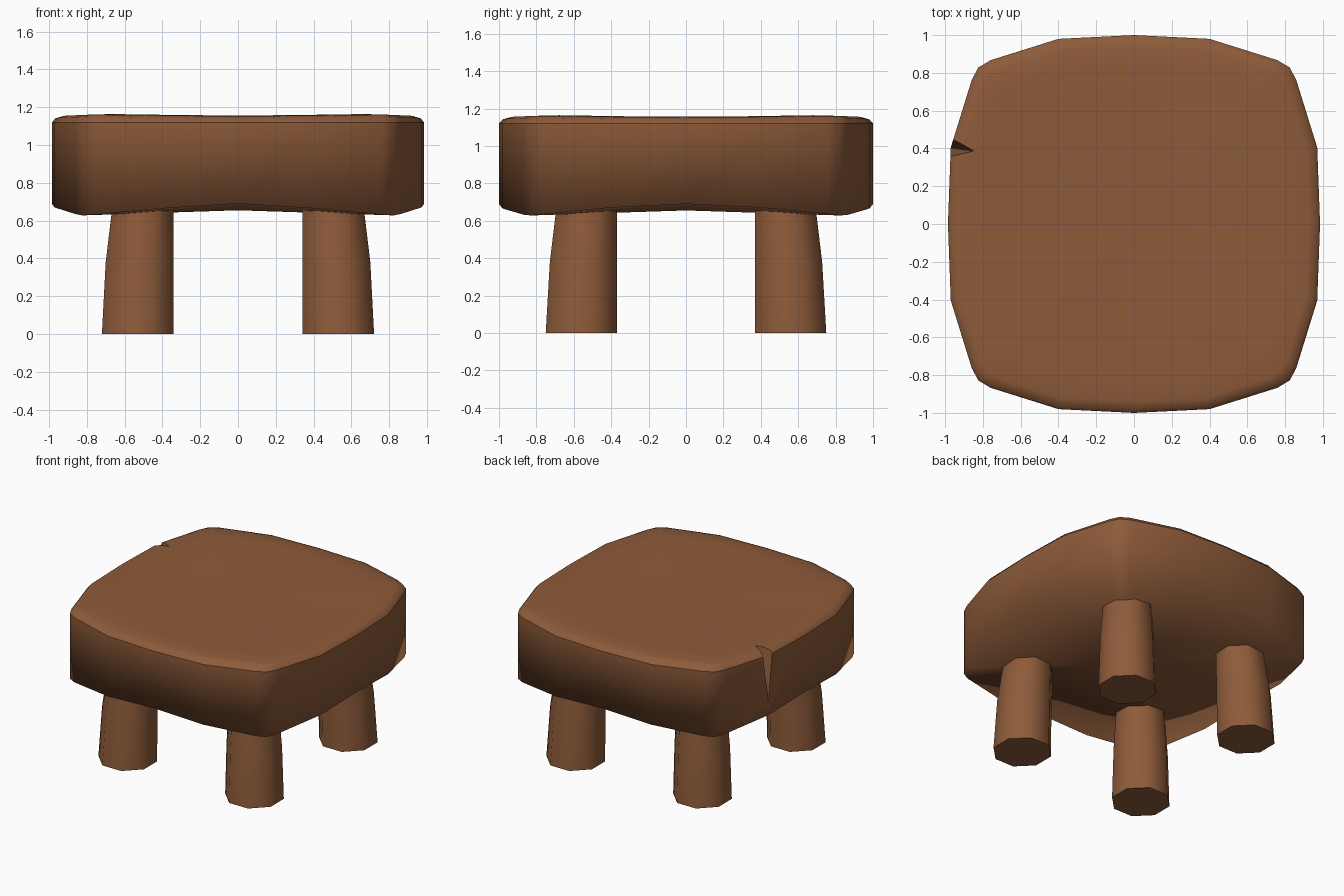
import bpy, bmesh, math
from mathutils import Vector

if "Cube" in bpy.data.objects:
    bpy.data.objects.remove(bpy.data.objects["Cube"])

wood = bpy.data.materials.new("brown wood")
wood.diffuse_color = (0.27, 0.105, 0.042, 1)
wood.use_nodes = True
wood.node_tree.nodes["Principled BSDF"].inputs["Base Color"].default_value = wood.diffuse_color


def finish(name, bm, smooth=True):
    bmesh.ops.recalc_face_normals(bm, faces=bm.faces)
    for f in bm.faces:
        f.smooth = smooth
    mesh = bpy.data.meshes.new(name)
    bm.to_mesh(mesh)
    bm.free()
    mesh.materials.append(wood)
    obj = bpy.data.objects.new(name, mesh)
    bpy.context.collection.objects.link(obj)
    return obj


def skin(bm, rings):
    """Join neighbouring rings of vertices with quads."""
    n = len(rings[0])
    for a, b in zip(rings, rings[1:]):
        for i in range(n):
            j = (i + 1) % n
            bm.faces.new((a[i], a[j], b[j], b[i]))


def cap(bm, ring, z):
    """Close a ring with a fan around a centre point."""
    c = bm.verts.new((0, 0, z))
    for i in range(len(ring)):
        bm.faces.new((ring[i], ring[(i + 1) % len(ring)], c))


# Seat outline: one quadrant (x, y, underside height), mirrored to the rest
quad = [(0.985, 0, 0.69), (0.97, 0.405, 0.67), (0.86, 0.76, 0.635), (0.825, 0.828, 0.628),
        (0.76, 0.867, 0.632), (0.40, 0.98, 0.665), (0, 1.0, 0.69)]
half = quad + [(-x, y, z) for x, y, z in quad[-2::-1]]
outline = half + [(x, -y, z) for x, y, z in half[-2:0:-1]]

# Seat: upright sides, softened rim, slightly dished top, sagging corners
bm = bmesh.new()
rings = [[bm.verts.new(p) for p in outline]]
for s, z in [(1, 1.12), (0.98, 1.15), (0.94, 1.161), (0.82, 1.164), (0.45, 1.157)]:
    rings.append([bm.verts.new((x * s, y * s, z - 0.008 * (h - 0.628) / 0.062))
                  for x, y, h in outline])
    if s == 1:
        for v, (x, y, h) in zip(rings[-1], outline):
            v.co.z = 1.12
skin(bm, rings)
cap(bm, rings[0], 0.655)
cap(bm, rings[-1], 1.15)
rim = set(rings[1])
for e in bm.edges:
    if e.verts[0] in rim and e.verts[1] in rim:
        e.smooth = False
seat = finish("seat", bm)

# Split in the left edge of the seat: a wedge cut narrowing downwards
bm = bmesh.new()
pts = [(-1.03, 0.335, 1.2), (-1.03, 0.50, 1.2), (-0.835, 0.385, 1.2), (-0.99, 0.405, 0.70)]
v = [bm.verts.new(p) for p in pts]
for tri in ((0, 1, 2), (0, 1, 3), (1, 2, 3), (2, 0, 3)):
    bm.faces.new([v[i] for i in tri])
cutter = finish("split_cutter", bm, False)
mod = seat.modifiers.new("split", 'BOOLEAN')
mod.operation = 'DIFFERENCE'
mod.object = cutter
bpy.context.view_layer.objects.active = seat
bpy.ops.object.modifier_apply(modifier=mod.name)
bpy.data.objects.remove(cutter)


# Legs: eight-sided, tapered, splayed outwards at the foot
def leg(name, sx, sy):
    bm = bmesh.new()
    rings = []
    for cx, cy, r, z in [(0.53, 0.56, 0.19, 0), (0.52, 0.548, 0.18, 0.38), (0.50, 0.528, 0.158, 0.73)]:
        R = r / math.cos(math.pi / 8)
        rings.append([bm.verts.new((sx * cx + R * math.cos((k + 0.5) * math.pi / 4),
                                    sy * cy + R * math.sin((k + 0.5) * math.pi / 4), z))
                      for k in range(8)])
    skin(bm, rings)
    for ring in (rings[0], rings[-1]):
        face = bm.faces.new(ring)
        for e in face.edges:
            e.smooth = False
    finish(name, bm)


for sx, side in ((-1, "left"), (1, "right")):
    for sy, end in ((-1, "front"), (1, "back")):
        leg(f"{end}_{side}_leg", sx, sy)
